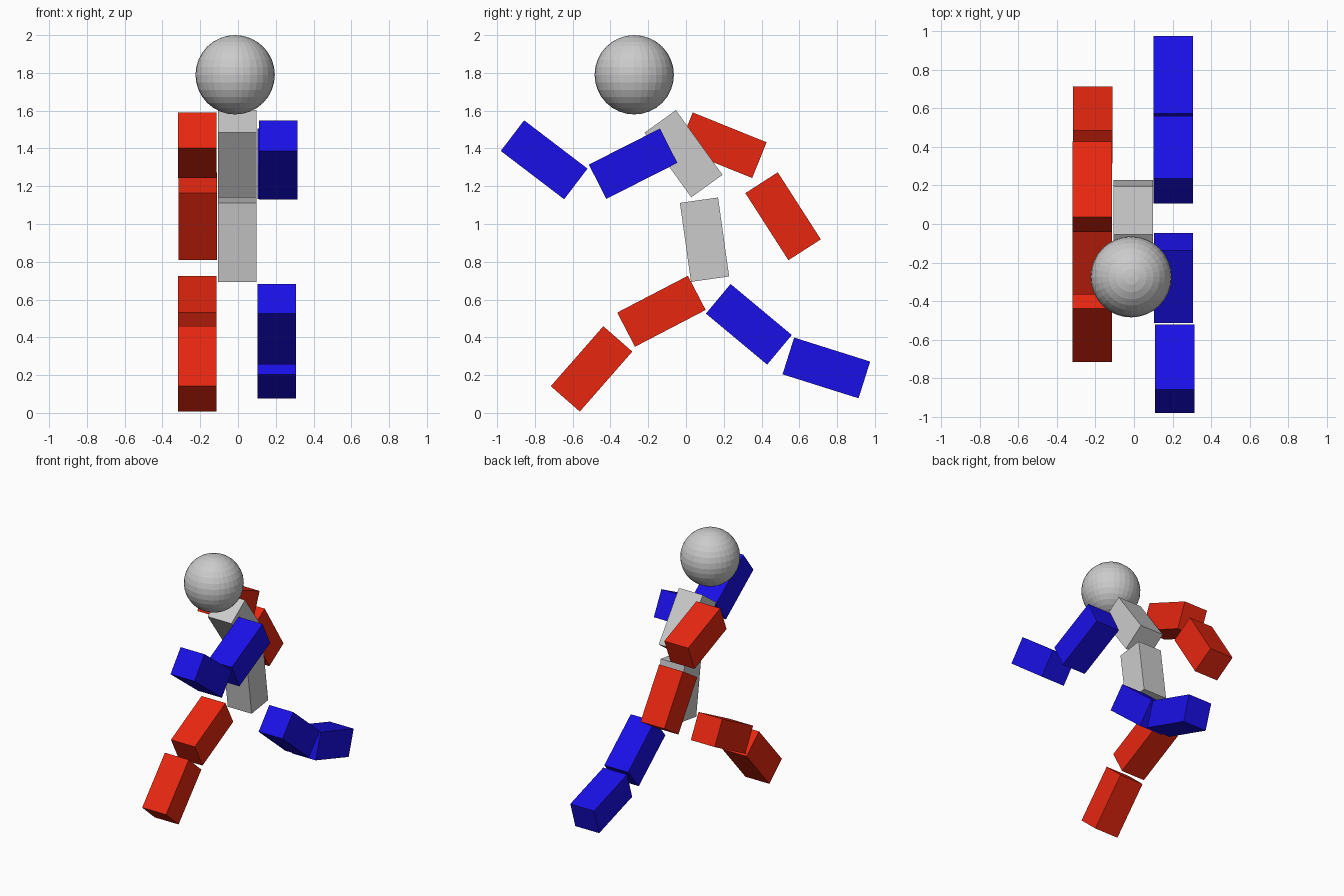
import bpy
from math import radians

if "Cube" in bpy.data.objects:
    bpy.data.objects.remove(bpy.data.objects["Cube"])

LENGTH, THICK = 0.422, 0.204


def material(name, color):
    mat = bpy.data.materials.new(name)
    mat.diffuse_color = color
    mat.use_nodes = True
    mat.node_tree.nodes["Principled BSDF"].inputs["Base Color"].default_value = mat.diffuse_color
    return mat


red = material("red", (0.8, 0.02, 0.005, 1))
blue = material("blue", (0.01, 0.005, 0.8, 1))


# One body segment: a square bar whose long axis is tilted in the side (y-z) plane
def segment(name, x, y, z, tilt, mat=None):
    bpy.ops.mesh.primitive_cube_add(size=1, location=(x, y, z),
                                    rotation=(radians(tilt), 0, 0))
    ob = bpy.context.object
    ob.name = name
    ob.scale = (THICK, LENGTH, THICK)
    if mat:
        ob.data.materials.append(mat)


# Torso
segment("chest", -0.004, -0.013, 1.372, -54.2)
segment("abdomen", -0.004, 0.098, 0.917, -82)

# Right side limbs
segment("right_upper_arm", -0.216, 0.193, 1.417, -22, red)
segment("right_forearm", -0.213, 0.514, 1.041, -57.3, red)
segment("right_thigh", -0.216, -0.13, 0.538, 27.5, red)
segment("right_shin", -0.216, -0.5, 0.233, 48.8, red)

# Left side limbs
segment("left_upper_arm", 0.205, -0.28, 1.319, 26.9, blue)
segment("left_forearm", 0.212, -0.751, 1.34, -37.3, blue)
segment("left_thigh", 0.204, 0.333, 0.469, -39.8, blue)
segment("left_shin", 0.204, 0.743, 0.238, -17.5, blue)

# Head
bpy.ops.mesh.primitive_uv_sphere_add(segments=32, ring_count=16, radius=0.21,
                                     location=(-0.015, -0.274, 1.79))
bpy.context.object.name = "head"
